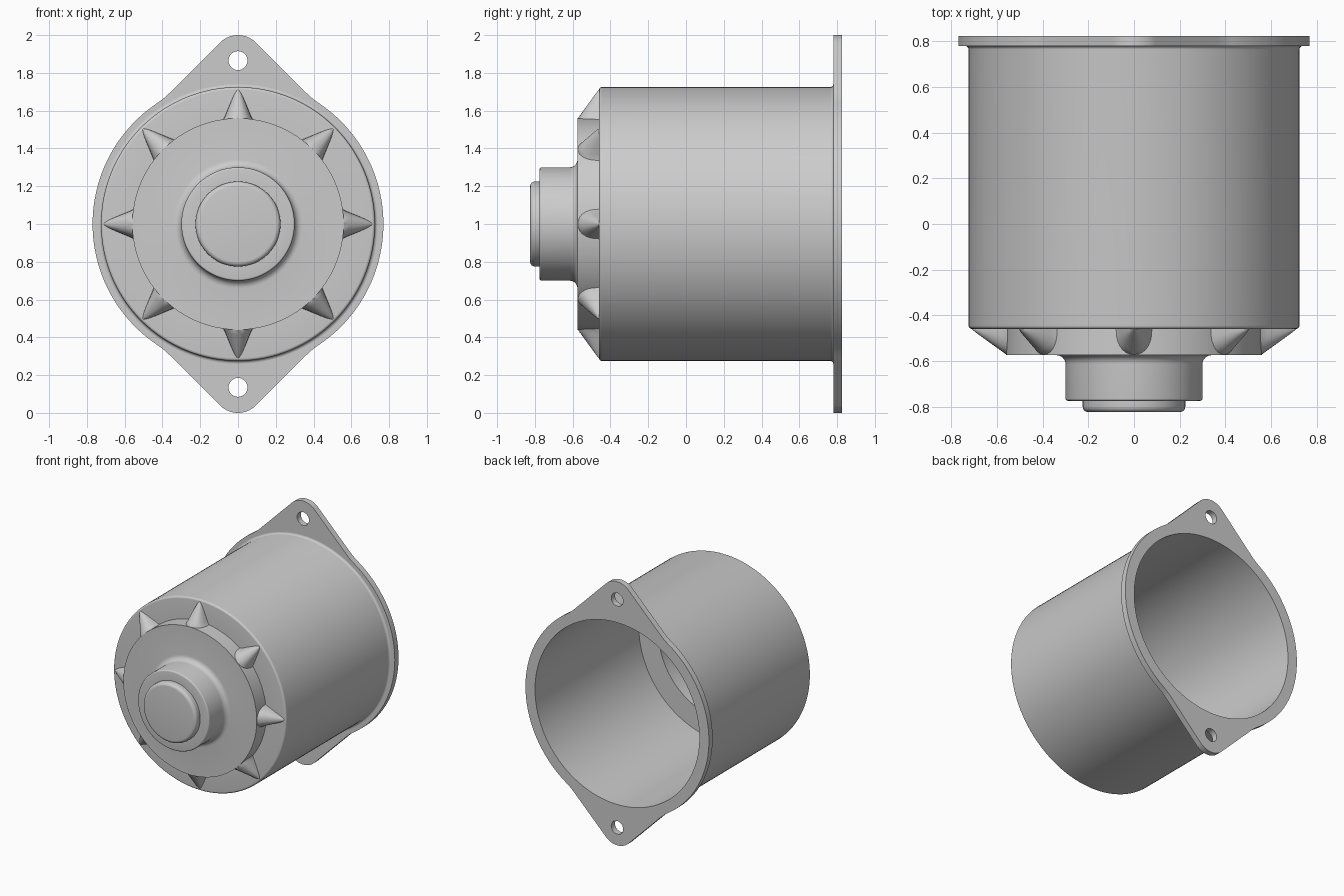
import bpy, bmesh
from math import sin, cos, radians, pi
from mathutils import Vector, Matrix

if "Cube" in bpy.data.objects:
    bpy.data.objects.remove(bpy.data.objects["Cube"])

CENTRE = Vector((0, 0, 1))


def arc(cx, cy, rad, a0, a1, n=6):
    return [(cx + rad * cos(radians(a0 + (a1 - a0) * i / n)),
             cy + rad * sin(radians(a0 + (a1 - a0) * i / n))) for i in range(n + 1)]


def smooth(ob):
    bpy.ops.object.select_all(action='DESELECT')
    ob.select_set(True)
    bpy.context.view_layer.objects.active = ob
    bpy.ops.object.shade_smooth_by_angle(angle=radians(30))


def finish(name, bm):
    bmesh.ops.remove_doubles(bm, verts=bm.verts, dist=1e-5)
    bmesh.ops.recalc_face_normals(bm, faces=bm.faces)
    me = bpy.data.meshes.new(name)
    bm.to_mesh(me)
    bm.free()
    ob = bpy.data.objects.new(name, me)
    bpy.context.collection.objects.link(ob)
    smooth(ob)
    return ob


def lathe(name, profile, steps=128):
    """Spin a (radius, y) profile around the y axis through CENTRE."""
    bm = bmesh.new()
    vs = [bm.verts.new((r, y, 1)) for r, y in profile]
    es = [bm.edges.new(p) for p in zip(vs, vs[1:])]
    bmesh.ops.spin(bm, geom=vs + es, cent=CENTRE, axis=(0, 1, 0),
                   angle=2 * pi, steps=steps)
    return finish(name, bm)


# Housing: cap, hub, step and barrel outside, then the hollow inside
outside = ([(0, -.825)] + arc(.2, -.8, .025, -90, 0) + [(.225, -.775)]
           + arc(.29, -.765, .01, -90, 0, 4) + arc(.34, -.615, .04, 180, 90)
           + [(.56, -.575), (.56, -.46)] + arc(.71, -.445, .015, -90, 0)
           + arc(.74, .765, .015, 180, 90, 5))
inside = [(.69, .78), (.69, -.42), (.525, -.42), (.525, -.54), (.265, -.54),
          (.265, -.74), (.19, -.74), (.19, -.79), (0, -.79)]
lathe("housing", outside + inside)

# Mounting flange: quarter outline mirrored, with bore and two bolt holes
a, c, b = Vector((.36, .696)), Vector((.395, .661)), Vector((.4306, .638))
blend = [tuple(b.lerp(c, t).lerp(c.lerp(a, t), t)) for t in (.2, .4, .6, .8, 1)]
quarter = arc(0, 0, .77, 0, 56, 24) + blend + arc(0, .865, .135, 45, 90, 12)
half = quarter + [(-x, y) for x, y in quarter[-2::-1]]
outline = half + [(x, -y) for x, y in half[-2:0:-1]]

cu = bpy.data.curves.new("mounting_flange", 'CURVE')
cu.dimensions = '2D'
cu.fill_mode = 'BOTH'
cu.extrude = .0225
loops = [outline, arc(0, 0, .69, 0, 360, 128)[:-1]]
loops += [arc(0, s * .865, .05, 0, 360, 32)[:-1] for s in (1, -1)]
for pts in loops:
    sp = cu.splines.new('POLY')
    sp.points.add(len(pts) - 1)
    for p, (x, y) in zip(sp.points, pts):
        p.co = (x, y, 0, 1)
    sp.use_cyclic_u = True
flange = bpy.data.objects.new("mounting_flange", cu)
flange.location = (0, .8025, 1)
flange.rotation_euler = (pi / 2, 0, 0)
bpy.context.collection.objects.link(flange)
bpy.ops.object.select_all(action='DESELECT')
flange.select_set(True)
bpy.context.view_layer.objects.active = flange
bpy.ops.object.convert(target='MESH')
smooth(bpy.context.object)

# Tapered ribs: arched sections (radius, half width, height) shrinking outwards
SECTIONS = [(.54, .09, .113), (.56, .074, .113), (.585, .063, .095), (.62, .049, .070),
            (.66, .032, .041), (.69, .018, .019), (.71, .004, .003)]
N = 14
for k in range(8):
    bm = bmesh.new()
    rot = Matrix.Rotation(k * pi / 4, 4, 'Y')
    rows = []
    for r, w, h in SECTIONS:
        row = []
        for i in range(N + 1):
            t = pi * i / N
            x = w * (1 if cos(t) > 0 else -1) * abs(cos(t)) ** .85
            y = -.459 - h * abs(sin(t)) ** .85
            row.append(bm.verts.new(CENTRE + rot @ Vector((x, y, r))))
        rows.append(row)
    for p, q in zip(rows, rows[1:]):
        for i in range(N):
            bm.faces.new((p[i], p[i + 1], q[i + 1], q[i]))
    bm.faces.new(rows[0])
    bm.faces.new(rows[-1])
    bm.faces.new([r[0] for r in rows] + [r[-1] for r in reversed(rows)])
    finish(f"rib_{k + 1}", bm)
